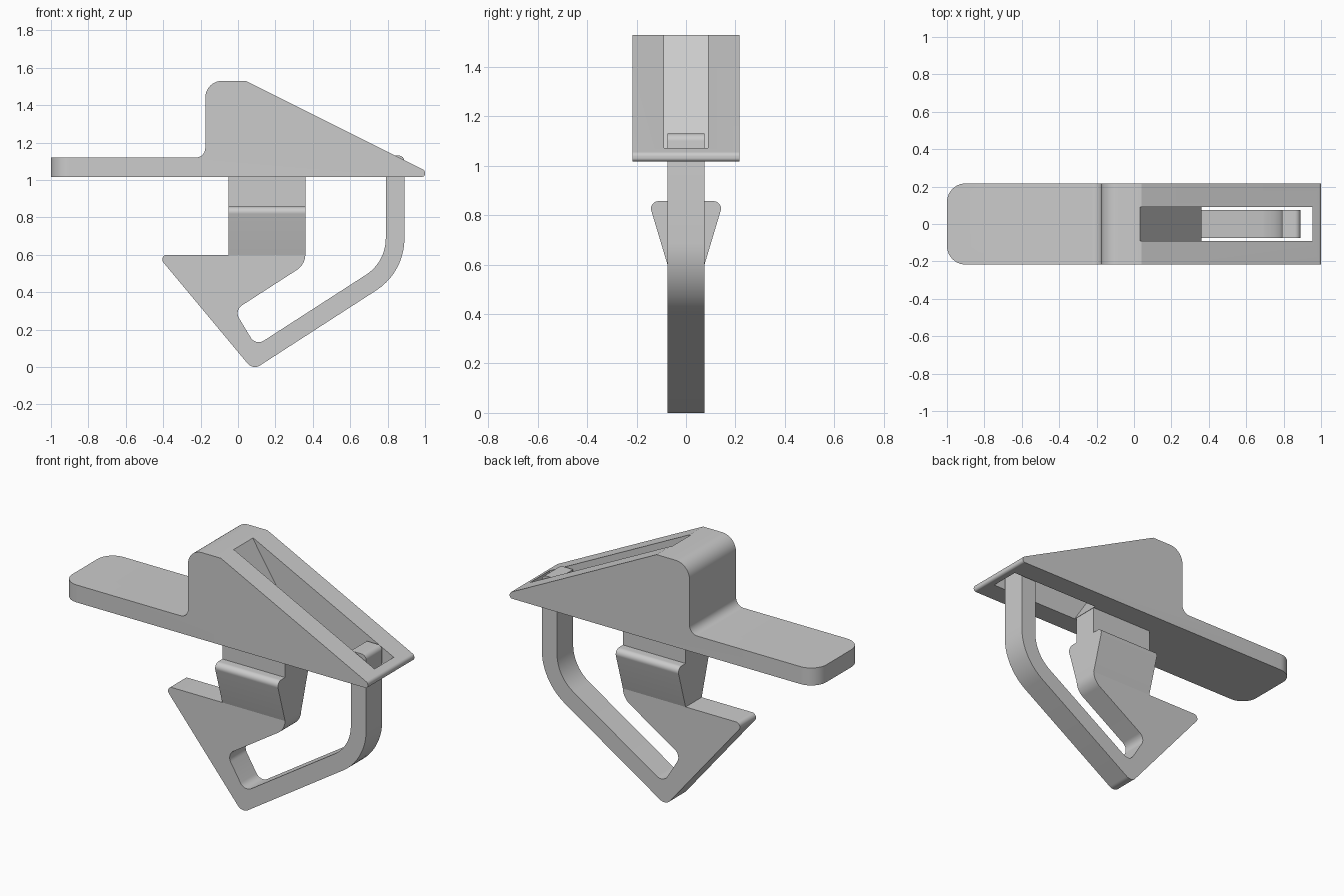
import bpy, bmesh, math
from mathutils import Vector

cube = bpy.data.objects.get("Cube")
if cube:
    bpy.data.objects.remove(cube, do_unlink=True)

grey = bpy.data.materials.new("plain grey")
grey.use_nodes = True
COLOUR = (0.6, 0.6, 0.6, 1)
grey.diffuse_color = COLOUR
grey.node_tree.nodes["Principled BSDF"].inputs["Base Color"].default_value = COLOUR


def rounded(corners, steps=10):
    """Turn (u, v, radius) corners into a filleted outline."""
    out = []
    for i, (u, v, r) in enumerate(corners):
        p = Vector((u, v))
        if r == 0:
            out.append(p)
            continue
        a = (Vector(corners[i - 1][:2]) - p).normalized()
        b = (Vector(corners[(i + 1) % len(corners)][:2]) - p).normalized()
        half = a.angle(b) / 2
        centre = p + (a + b).normalized() * r / math.sin(half)
        start = p + a * r / math.tan(half) - centre
        end = p + b * r / math.tan(half) - centre
        sweep = math.pi - 2 * half
        for k in range(steps + 1):
            t = k / steps
            arc = start * math.sin((1 - t) * sweep) + end * math.sin(t * sweep)
            out.append(centre + arc / math.sin(sweep))
    return out


def prism(name, corners, low, high, axis="y", end_radius=0):
    """Extrude an outline along y (outline in x, z) or x (outline in y, z)."""
    bm = bmesh.new()
    place = (lambda p, d: (p.x, d, p.y)) if axis == "y" else (lambda p, d: (d, p.x, p.y))
    outline = rounded(corners)
    rings = [[bm.verts.new(place(p, d)) for p in outline] for d in (low, high)]
    for ring in rings:
        bm.faces.new(ring)
    for i in range(len(outline)):
        bm.faces.new((rings[0][i - 1], rings[0][i], rings[1][i], rings[1][i - 1]))
    bmesh.ops.recalc_face_normals(bm, faces=bm.faces)
    if end_radius:
        # Round the upright edges at the far left end
        edges = [e for e in bm.edges if all(v.co.x < -0.99 for v in e.verts)
                 and abs(e.verts[0].co.z - e.verts[1].co.z) > 0.05]
        bmesh.ops.bevel(bm, geom=edges, offset=end_radius, segments=10,
                        profile=0.5, affect="EDGES")
    mesh = bpy.data.meshes.new(name)
    bm.to_mesh(mesh)
    bm.free()
    mesh.materials.append(grey)
    obj = bpy.data.objects.new(name, mesh)
    bpy.context.collection.objects.link(obj)
    return obj


def smooth(obj):
    bpy.ops.object.select_all(action="DESELECT")
    obj.select_set(True)
    bpy.context.view_layer.objects.active = obj
    bpy.ops.object.shade_smooth_by_angle(angle=math.radians(25))


# Handle: flat tab, raised block and sloping nose
handle = prism("handle", [
    (-1, 1.017, 0), (-1, 1.12, 0), (-0.175, 1.12, 0.05), (-0.175, 1.53, 0.09),
    (0.04, 1.53, 0), (1, 1.05, 0.02), (1, 1.017, 0.015)],
    -0.217, 0.217, end_radius=0.1)

# Slot through the nose, with a steep inner ramp
cutter = prism("slot_cutter", [
    (0.017, 1.555, 0), (0.373, 1.0, 0), (0.955, 1.0, 0), (0.955, 1.555, 0)],
    -0.09, 0.09)
cutter.hide_render = True
slot = handle.modifiers.new("slot", "BOOLEAN")
slot.operation = "DIFFERENCE"
slot.solver = "EXACT"
slot.object = cutter
bpy.context.view_layer.objects.active = handle
bpy.ops.object.modifier_apply(modifier="slot")
bpy.data.objects.remove(cutter, do_unlink=True)

# Hook: stem, barb and springy arm in one loop
hook = prism("hook_and_arm", [
    (-0.05, 1.017, 0), (-0.05, 0.6, 0), (-0.433, 0.6, 0.025), (0.08, -0.016, 0.05),
    (0.89, 0.507, 0.33), (0.89, 1.13, 0.03), (0.79, 1.13, 0), (0.79, 0.561, 0.23),
    (0.095, 0.113, 0.05), (-0.02, 0.303, 0.05), (0.36, 0.548, 0.1), (0.36, 1.017, 0)],
    -0.075, 0.075)

# Latch wedges on both sides of the stem
wedges = [prism(name, [
    (s * 0.075, 0.6, 0), (s * 0.152, 0.857, 0.03), (s * 0.075, 0.857, 0)],
    -0.05, 0.36, axis="x") for name, s in (("front_wedge", -1), ("back_wedge", 1))]

for part in [handle, hook] + wedges:
    smooth(part)
